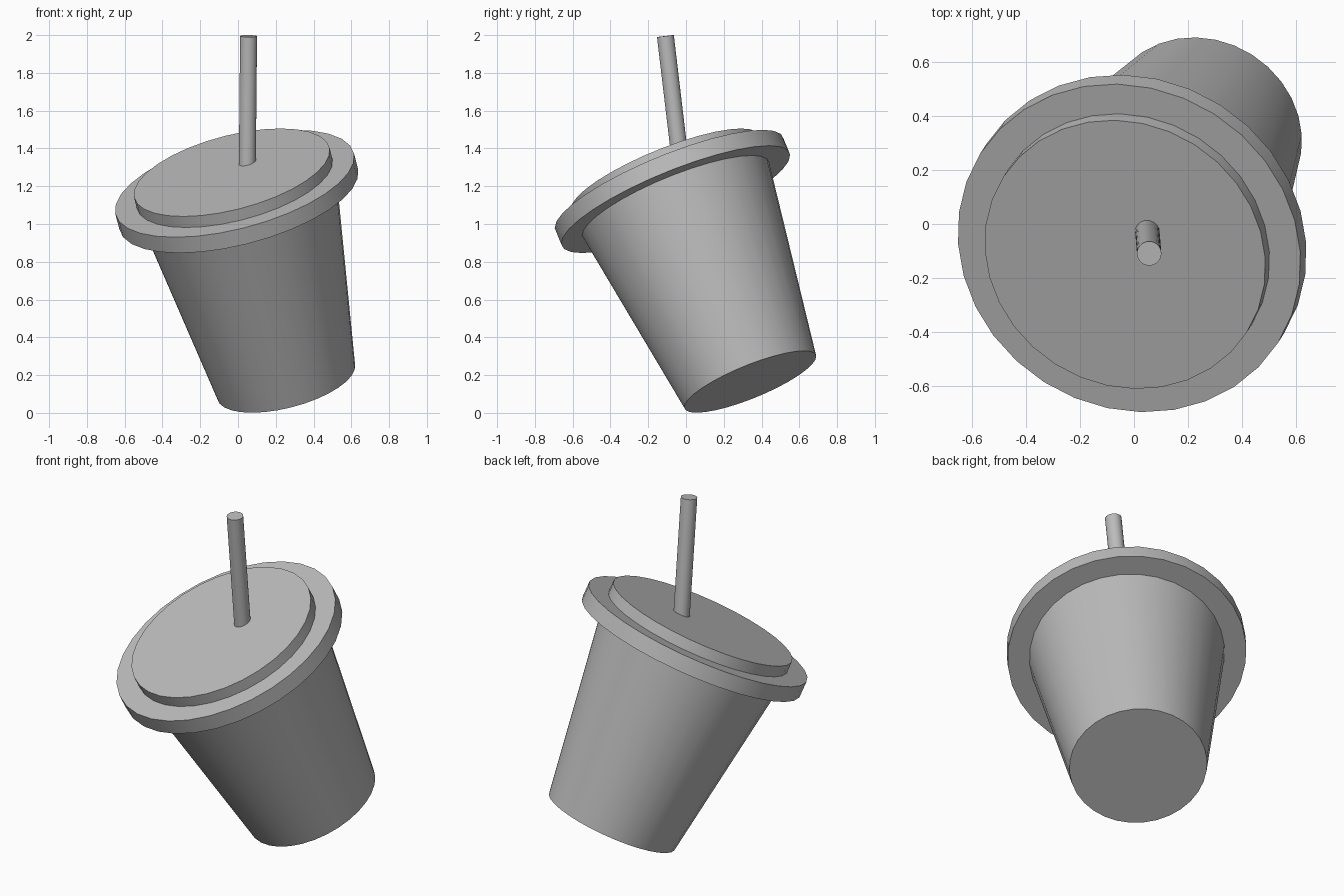
import bpy
import math
from mathutils import Vector

if "Cube" in bpy.data.objects:
    bpy.data.objects.remove(bpy.data.objects["Cube"])

grey = bpy.data.materials.new("plain grey")
grey.diffuse_color = (0.5, 0.5, 0.5, 1.0)
grey.use_nodes = True
grey.node_tree.nodes["Principled BSDF"].inputs["Base Color"].default_value = grey.diffuse_color

# Tilted cup: centre of its base and direction of its axis
BASE = Vector((0.255, 0.34, 0.165))
AXIS = Vector((-0.234, -0.368, 0.900)).normalized()


def tapered_part(name, start, end, r_start, r_end, sides=32):
    """Capped cylinder or cone running from one point to another."""
    direction = end - start
    bpy.ops.mesh.primitive_cone_add(
        vertices=sides, radius1=r_start, radius2=r_end, depth=direction.length,
        location=(start + end) / 2,
        rotation=direction.to_track_quat('Z', 'Y').to_euler())
    part = bpy.context.object
    part.name = name
    part.data.materials.append(grey)
    bpy.ops.object.shade_smooth_by_angle(angle=math.radians(30))
    return part


def along(height):
    return BASE + AXIS * height


# Cup body, wide lid rim and raised lid top
tapered_part("cup_body", along(0.0), along(1.075), 0.376, 0.533)
tapered_part("lid_rim", along(1.073), along(1.166), 0.652, 0.652)
tapered_part("lid_top", along(1.160), along(1.231), 0.534, 0.534)

# Straw, leaning less than the cup and passing through the lid
tapered_part("straw", Vector((0.049, -0.023, 1.27)),
             Vector((0.056, -0.109, 1.995)), 0.045, 0.045)
